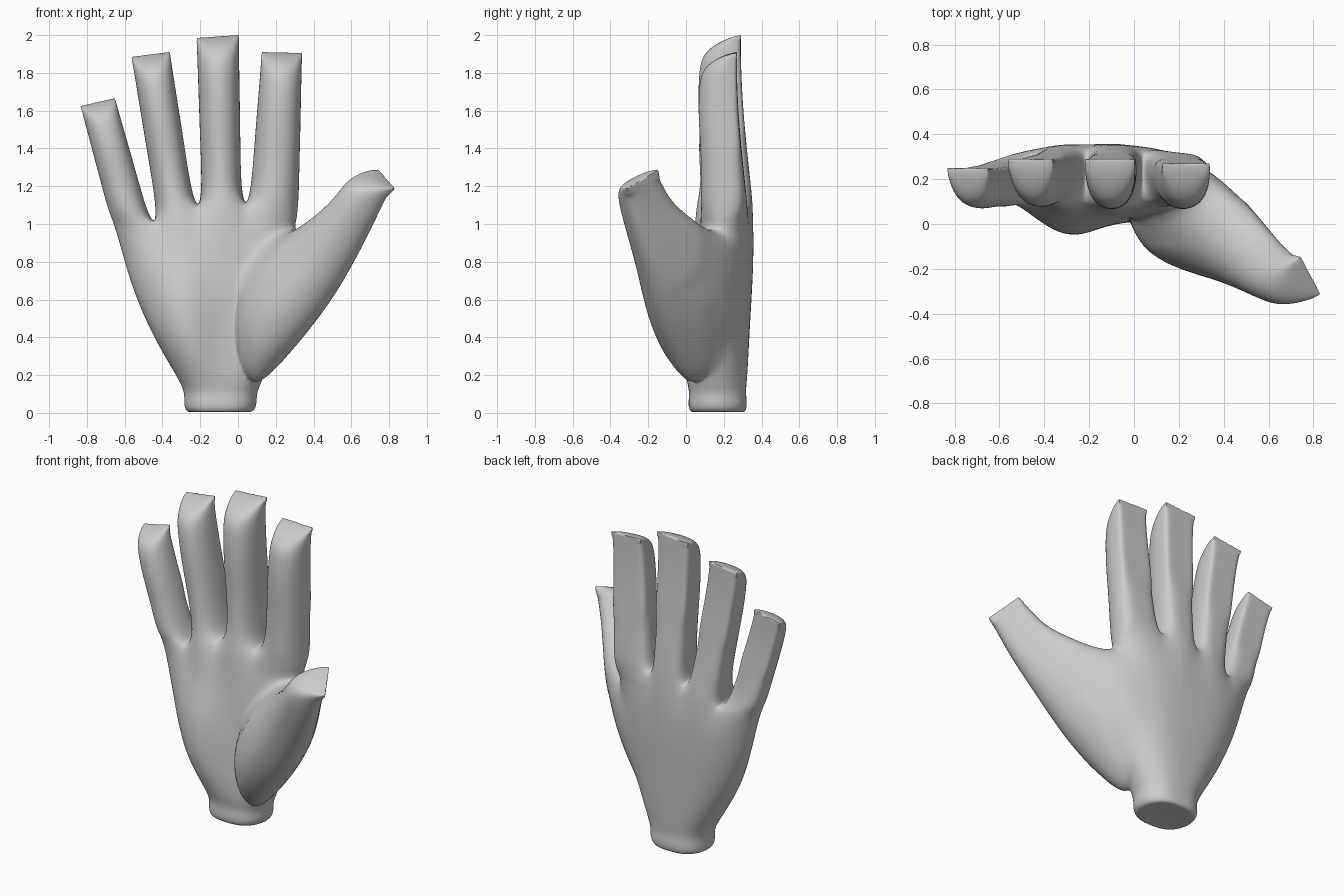
import bpy, bmesh, math
from mathutils import Vector as V

if "Cube" in bpy.data.objects:
    bpy.data.objects.remove(bpy.data.objects["Cube"])

skin = bpy.data.materials.new("plain grey")
skin.diffuse_color = (0.6, 0.6, 0.6, 1)
skin.use_nodes = True
skin.node_tree.nodes["Principled BSDF"].inputs["Base Color"].default_value = skin.diffuse_color


def d_ring(bm, a, b, p, inset, bulge=0):
    """Eight-point D section: flat back from a to b, rounded pad along p."""
    w, mid = b - a, (a + b) / 2
    pts = [a, mid - p * bulge, b,
           b + p * 0.5 + w * 0.04, b + p * 0.95 - w * inset,
           mid + p * 1.1, a + p * 0.95 + w * inset, a + p * 0.5 - w * 0.04]
    return [bm.verts.new(q) for q in pts]


def bridge(bm, lo, hi):
    n = len(lo)
    for i in range(n):
        bm.faces.new((lo[i], lo[(i + 1) % n], hi[(i + 1) % n], hi[i]))


def cap(bm, r):
    bm.faces.new((r[0], r[1], r[5], r[6], r[7]))
    bm.faces.new((r[1], r[2], r[3], r[4], r[5]))


def digit(bm, rings, soft, start=None):
    """Skin D sections into a digit with a crisp nail edge."""
    crease = bm.edges.layers.float["crease_edge"]
    built = [start] if start else []
    built += [d_ring(bm, *r) for r in rings]
    for lo, hi in zip(built, built[1:]):
        bridge(bm, lo, hi)
    cap(bm, built[-1])
    if not start:
        cap(bm, built[0])
    tip = built[-1]
    for i, j in ((0, 1), (1, 2), (0, 7), (2, 3)):
        bm.edges.get((tip[i], tip[j]))[crease] = 1
    n = len(built) - 1
    for k in range(soft, n):
        for c in (0, 2):
            amount = 1.0 if k == n - 1 else 0.35
            bm.edges.get((built[k][c], built[k + 1][c]))[crease] = amount


def finish(bm, name):
    bmesh.ops.recalc_face_normals(bm, faces=bm.faces)
    me = bpy.data.meshes.new(name)
    bm.to_mesh(me)
    bm.free()
    me.materials.append(skin)
    ob = bpy.data.objects.new(name, me)
    bpy.context.collection.objects.link(ob)
    sub = ob.modifiers.new("round", 'SUBSURF')
    sub.levels = sub.render_levels = 3
    return ob


def new_bm():
    bm = bmesh.new()
    bm.edges.layers.float.new("crease_edge")
    return bm


# palm: stacked rings, nine columns in front and back plus two side points
web_x = [-0.665, -0.44, -0.21, 0.04, 0.315]
web_z = [1.0, 1.0, 1.085, 1.095, 1.0]


def columns(a):
    out = []
    for i in range(4):
        out += [a[i], (a[i] + a[i + 1]) / 2]
    return out + [a[4]]


cx, hw = (web_x[0] + web_x[4]) / 2, (web_x[4] - web_x[0]) / 2
col_u = [(x - cx) / hw for x in columns(web_x)]
col_u[0], col_u[8] = -0.94, 0.94
col_z = columns(web_z)


def palm_ring(bm, z, xl, xr, yf, yb, heel=0, top=False):
    c, h, ym, t = (xl + xr) / 2, (xr - xl) / 2, (yf + yb) / 2, (yb - yf) / 2
    front, back = [], []
    for j, u in enumerate(col_u):
        x, zz = c + h * u, col_z[j] if top else z
        s = t * math.sqrt(1 - abs(u) ** 3)
        web = 1 if top and j in (2, 4, 6) else 0
        bulge = heel * math.exp(-((x + 0.3) / 0.16) ** 2)
        front.append(bm.verts.new((x, ym - s - bulge + 0.05 * web, zz)))
        back.append(bm.verts.new((x, ym + s - 0.03 * web, zz)))
    right = bm.verts.new((xr, ym, col_z[8] if top else z))
    left = bm.verts.new((xl, ym, col_z[0] if top else z))
    return front + [right] + back[::-1] + [left]


bm = new_bm()
rows = [(0.008, -0.22, 0.03, 0.06, 0.28),
        (0.0, -0.28, 0.085, 0.02, 0.315),
        (0.05, -0.29, 0.105, 0.01, 0.325),
        (0.11, -0.285, 0.10, 0.02, 0.315),
        (0.19, -0.325, 0.145, 0.0, 0.325, 0.01),
        (0.4, -0.455, 0.22, 0.015, 0.335, 0.09),
        (0.65, -0.565, 0.28, 0.03, 0.35, 0.09),
        (0.86, -0.625, 0.305, 0.04, 0.36, 0.015)]
stack = [palm_ring(bm, *r) for r in rows]
stack.append(palm_ring(bm, 1.0, web_x[0], web_x[4], 0.035, 0.365, top=True))
for lo, hi in zip(stack, stack[1:]):
    bridge(bm, lo, hi)

# wrist end
w = stack[0]
for j in range(8):
    bm.faces.new((w[j], w[j + 1], w[17 - j], w[18 - j]))
bm.faces.new((w[8], w[9], w[10]))
bm.faces.new((w[0], w[18], w[19]))

# fingers: grown from the top ring, sharing the web between neighbours
top = stack[-1]
sides = [top[19]]
for j in (2, 4, 6):
    f, b = top[j].co, top[18 - j].co
    sides.append(bm.verts.new((f + b) / 2 - V((0, 0, 0.015))))
sides.append(top[9])

# left tip x, z, right tip x, z, back y at base and tip, thickness
fingers = [(-0.83, 1.625, -0.655, 1.665, 0.29, 0.25, 0.163),
           (-0.56, 1.885, -0.365, 1.91, 0.345, 0.29, 0.198),
           (-0.215, 1.985, 0.0, 2.0, 0.355, 0.29, 0.21),
           (0.13, 1.91, 0.335, 1.905, 0.33, 0.27, 0.19)]
# position along the finger, relative thickness, pad inset
steps = [(0.1, 1.22, 0.15), (0.35, 1.08, 0.13), (0.6, 1.07, 0.13),
         (0.82, 1.01, 0.13), (0.91, 0.87, 0.12), (0.97, 0.5, 0.08),
         (1.0, 0.12, 0.01)]
for i, (lx, lz, rx, rz, y0, y1, d) in enumerate(fingers):
    j = 2 * i
    start = [top[18 - j], top[17 - j], top[16 - j], sides[i + 1],
             top[j + 2], top[j + 1], top[j], sides[i]]
    rings = []
    for t, k, inset in steps:
        y = y0 + (y1 - y0) * t - 0.016 * math.sin(math.pi * t ** 1.3)
        gap_l = 0.025 * (1 - t) if i > 0 else 0
        gap_r = 0.025 * (1 - t) if i < 3 else 0
        a = V((web_x[i] + (lx - web_x[i]) * t + gap_l, y,
               web_z[i] + (lz - web_z[i]) * t))
        b = V((web_x[i + 1] + (rx - web_x[i + 1]) * t - gap_r, y,
               web_z[i + 1] + (rz - web_z[i + 1]) * t))
        rings.append((a, b, V((0, -d * k, 0)), inset))
    digit(bm, rings, 2, start)
hand = finish(bm, "hand")

# thumb: inner back point, outer back point, pad direction, back bulge
bm = new_bm()
pad = V((-0.787, -0.575, 0.216))
sections = [((0.00, 0.30, 0.36), (0.11, 0.08, 0.12), V((-0.08, -0.10, 0)), 0.8),
            ((0.13, 0.335, 0.72), (0.275, 0.03, 0.27), V((-0.20, -0.24, 0)), 0.45),
            ((0.27, 0.325, 0.92), (0.465, -0.06, 0.48), V((-0.23, -0.25, 0.02)), 0.28),
            ((0.47, 0.16, 0.94), (0.61, -0.17, 0.72), pad * 0.28, 0.12),
            ((0.63, -0.04, 1.09), (0.735, -0.26, 0.98), pad * 0.22, 0.03)]
rings = [(V(a), V(b), p, 0.17, k) for a, b, p, k in sections]
a0, b0 = rings[-1][0], rings[-1][1]
a1, b1 = V((0.745, -0.15, 1.285)), V((0.83, -0.31, 1.19))
for t, d, inset in [(0.5, 0.205, 0.16), (0.75, 0.17, 0.14),
                    (0.92, 0.1, 0.1), (1.0, 0.03, 0.02)]:
    rings.append((a0.lerp(a1, t), b0.lerp(b1, t), pad * d, inset))
digit(bm, rings, 6)
thumb = finish(bm, "thumb")

# merge the thumb into the palm
join = hand.modifiers.new("join_thumb", 'BOOLEAN')
join.operation, join.solver, join.object = 'UNION', 'EXACT', thumb
bpy.context.view_layer.objects.active = hand
hand.select_set(True)
for m in list(hand.modifiers):
    bpy.ops.object.modifier_apply(modifier=m.name)
bpy.data.objects.remove(thumb)

# soften the join: strongly on the back and near the web, lightly at the palm fold
bm = bmesh.new()
bm.from_mesh(hand.data)
bmesh.ops.remove_doubles(bm, verts=bm.verts, dist=0.004)
fold = [v for v in bm.verts
        if -0.05 < v.co.x < 0.5 and 0.15 < v.co.z < 1.03 and v.co.y > -0.1]
blend = [v for v in fold if v.co.z > 0.62 or v.co.y > 0.12]
for verts, count in ((fold, 5), (blend, 22)):
    for _ in range(count):
        bmesh.ops.smooth_vert(bm, verts=verts, factor=0.5,
                              use_axis_x=True, use_axis_y=True, use_axis_z=True)
bm.to_mesh(hand.data)
bm.free()
bpy.ops.object.shade_smooth_by_angle(angle=math.radians(60))
